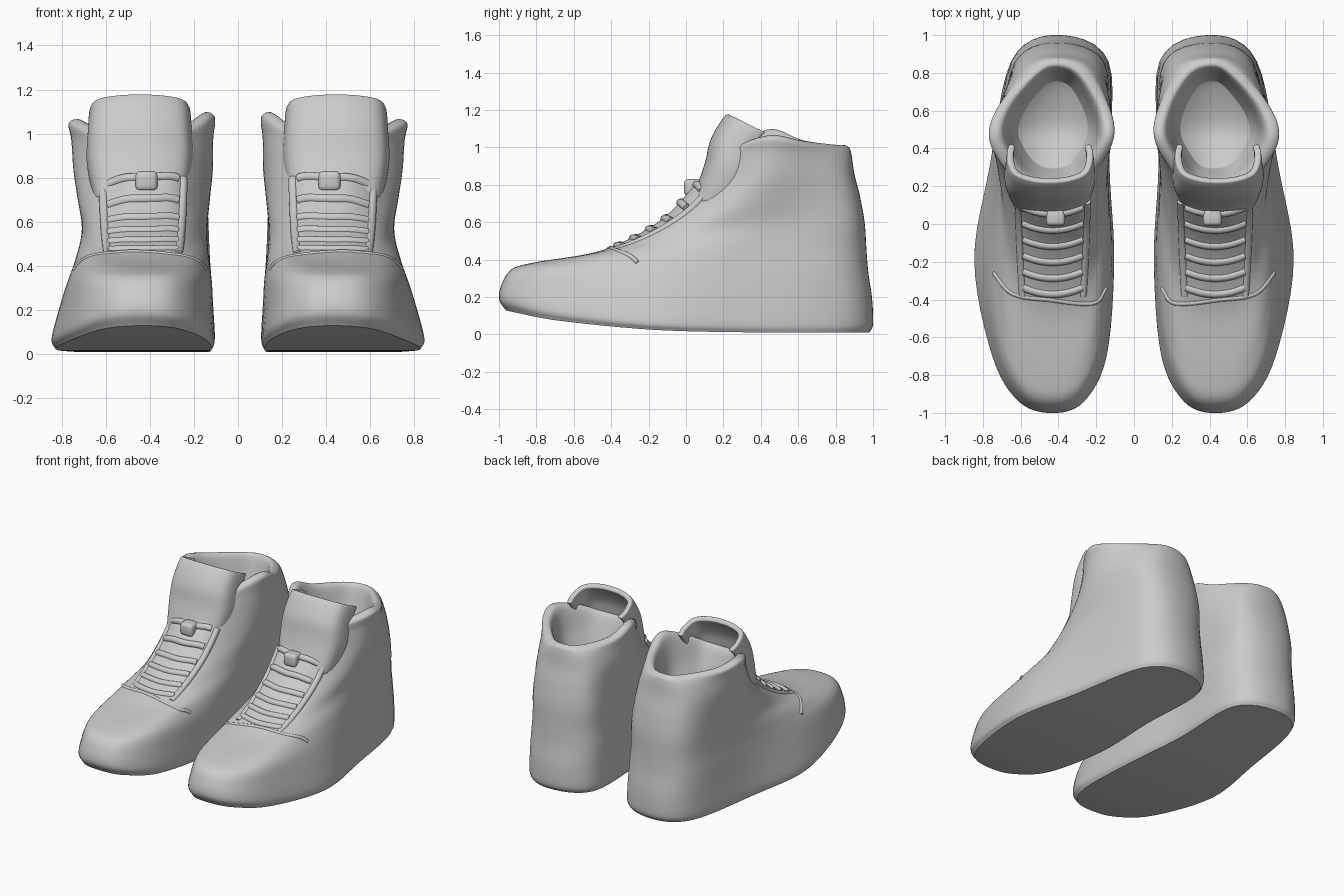
import bpy, bmesh, math
from mathutils import Vector
from mathutils.bvhtree import BVHTree

if "Cube" in bpy.data.objects:
    bpy.data.objects.remove(bpy.data.objects["Cube"])

SUB = 6
U = (0.03, 0.15, 0.40, 0.65, 0.93)


def spline(a, b, c, d, t):
    return 0.5 * (2 * b + (c - a) * t + (2 * a - 5 * b + 4 * c - d) * t * t
                  + (3 * b - a - 3 * c + d) * t ** 3)


def smooth_path(pts, closed=False, sub=SUB):
    n, out = len(pts), []
    for i in range(n if closed else n - 1):
        if closed:
            a, b, c, d = (pts[(i + k) % n] for k in (-1, 0, 1, 2))
        else:
            b, c = pts[i], pts[i + 1]
            a = pts[i - 1] if i else b * 2 - c
            d = pts[i + 2] if i + 2 < n else c * 2 - b
        out += [spline(a, b, c, d, k / sub) for k in range(sub)]
    return out if closed else out + [pts[-1]]


def ring(yf, zf, yb, zb, bump, widths, power=2):
    # tilted closed outline: toe point, outer side, heel point, inner side
    def p(x, u):
        z = zb + (zf - zb) * (1 - u) ** power + bump * math.exp(-((u - 0.33) / 0.33) ** 2)
        if x < 0.42:
            z += bump * 0.4 * math.exp(-((u - 0.35) / 0.2) ** 2)
        return Vector((x, yf + (yb - yf) * u, z))
    inner, outer = widths[:5], widths[5:]
    return ([p(0.43, 0)] + [p(x, u) for x, u in zip(outer, U)] + [p(0.41, 1)]
            + [p(x, u) for x, u in reversed(list(zip(inner, U)))])


def mirrored(ob):
    m = ob.modifiers.new("pair", 'MIRROR')
    m.use_axis[0] = True
    return ob


def mesh_object(name, bm):
    bmesh.ops.recalc_face_normals(bm, faces=bm.faces)
    for f in bm.faces:
        f.smooth = True
    me = bpy.data.meshes.new(name)
    bm.to_mesh(me)
    ob = bpy.data.objects.new(name, me)
    bpy.context.collection.objects.link(ob)
    return mirrored(ob)


def tube(name, pts, r):
    cu = bpy.data.curves.new(name, 'CURVE')
    cu.dimensions = '3D'
    cu.bevel_depth, cu.bevel_resolution, cu.use_fill_caps = r, 3, True
    s = cu.splines.new('POLY')
    s.points.add(len(pts) - 1)
    for q, v in zip(s.points, pts):
        q.co = (*v, 1)
    ob = bpy.data.objects.new(name, cu)
    bpy.context.collection.objects.link(ob)
    return mirrored(ob)


# key outlines: inner then outer x at the stations U
sole = (.265, .145, .105, .13, .135, .61, .75, .845, .765, .65)
toe = (.28, .175, .12, .14, .14, .59, .71, .77, .73, .65)
vamp = (.30, .22, .15, .14, .16, .54, .64, .70, .70, .63)
ankle = (.30, .22, .13, .12, .20, .53, .63, .74, .72, .60)
rim = (.30, .21, .11, .14, .27, .56, .67, .765, .71, .53)


def mid(a, b):
    return [(p + q) / 2 for p, q in zip(a, b)]


# front and heel profile of the shoe body, from the sole edge up to the collar
rings = [
    ring(-.965, .13, .98, .01, 0, [.43 + (x - .43) * .96 for x in sole], 4),
    ring(-1.0, .19, 1.0, .055, 0, sole, 4),
    ring(-.985, .27, .995, .19, 0, mid(sole, toe)),
    ring(-.93, .35, .975, .33, 0, toe),
    ring(-.80, .387, .965, .45, 0, mid(toe, vamp)),
    ring(-.45, .45, .955, .60, 0, vamp),
    ring(-.15, .60, .93, .74, 0, mid(vamp, ankle)),
    ring(.03, .78, .90, .86, 0, ankle),
    ring(.13, .89, .885, .96, .035, mid(ankle, rim)),
    ring(.18, .93, .87, 1.0, .08, rim),
]
# collar rolls over and goes down inside to the insole
top = rings[-1]
for sx, sy, z, keep in ((.8, .88, .99, .95), (.66, .76, .87, 0), (.55, .66, .77, 0)):
    rings.append([Vector((.42 + (v.x - .42) * sx, .53 + (v.y - .53) * sy,
                          z + (v.z - z) * keep)) for v in top])

columns = [smooth_path(list(col)) for col in zip(*rings)]
rows = [smooth_path(list(r), True) for r in zip(*columns)]
bm = bmesh.new()
grid = [[bm.verts.new(v) for v in row] for row in rows]
n = len(grid[0])
for a, b in zip(grid, grid[1:]):
    for i in range(n):
        bm.faces.new((a[i], a[(i + 1) % n], b[(i + 1) % n], b[i]))
for row in (grid[0], grid[-1]):
    bm.faces.new((row[0], row[1], row[n - 1]))
    for i in range(1, n // 2 - 1):
        bm.faces.new((row[i], row[i + 1], row[n - i - 1], row[n - i]))
    bm.faces.new((row[n // 2 - 1], row[n // 2], row[n // 2 + 1]))
edge_verts = set(grid[0])
for e in bm.edges:
    if e.verts[0] in edge_verts and e.verts[1] in edge_verts:
        e.smooth = False
surface = BVHTree.FromBMesh(bm)
mesh_object("shoe_body", bm)


def on_surface(x, y, lift=0.0):
    hit = surface.ray_cast(Vector((x, y, 3)), Vector((0, 0, -1)))
    return hit[0] + Vector((0, 0, lift))


# tongue: curved flap whose sides wrap back inside the collar
bm = bmesh.new()
levels = [Vector(v) for v in ((.04, .70, .19), (.08, .80, .21), (.12, .92, .225),
                              (.145, 1.03, .22), (.20, 1.13, .215), (.235, 1.17, .21))]
half = [(.45, .008), (.88, .045), (1, .13), (.95, .19)]
plan = [(-a, b) for a, b in reversed(half)] + [(0, 0)] + half
flap = []
for y, z, w in smooth_path(levels, sub=4):
    arc = [Vector((.445 + a * w, y + b, z - 1.0 * b * (z - .7))) for a, b in plan]
    flap.append([bm.verts.new(v) for v in smooth_path(arc, sub=4)])
for a, b in zip(flap, flap[1:]):
    for i in range(len(a) - 1):
        bm.faces.new((a[i], a[i + 1], b[i + 1], b[i]))
tongue = mesh_object("tongue", bm)
m = tongue.modifiers.new("thickness", 'SOLIDIFY')
m.thickness, m.offset = .035, 0
m = tongue.modifiers.new("soften", 'SUBSURF')
m.levels = m.render_levels = 1

# laces lying across the vamp
for i in range(6):
    y = -.37 + .085 * i
    pts = [on_surface(.43 + s * .155, y + .035 * s * s, -.008) for s in [k / 8 - 1 for k in range(17)]]
    tube(f"lace_{i + 1}", pts, .022)

# overlay edges: toe cap seam and the eyelet facings either side of the laces
seam = [Vector((x, y, 0)) for x, y in ((.74, -.26), (.64, -.37), (.45, -.40), (.22, -.42), (.15, -.34))]
tube("toe_cap_seam", [on_surface(v.x, v.y, -.007) for v in smooth_path(seam)], .013)
for name, x0, x1 in (("inner_facing", .27, .25), ("outer_facing", .59, .61)):
    pts = [on_surface(x0 + (x1 - x0) * t / 12, -.38 + .5 * t / 12, -.014) for t in range(13)]
    tube(name, pts, .022)

# lace knot
bm = bmesh.new()
bmesh.ops.create_cube(bm, size=1)
for v in bm.verts:
    v.co = Vector((.415 + v.co.x * .10, .035 + v.co.y * .09, .785 + v.co.z * .09))
knot = mesh_object("lace_knot", bm)
m = knot.modifiers.new("round", 'BEVEL')
m.width, m.segments = .022, 3
